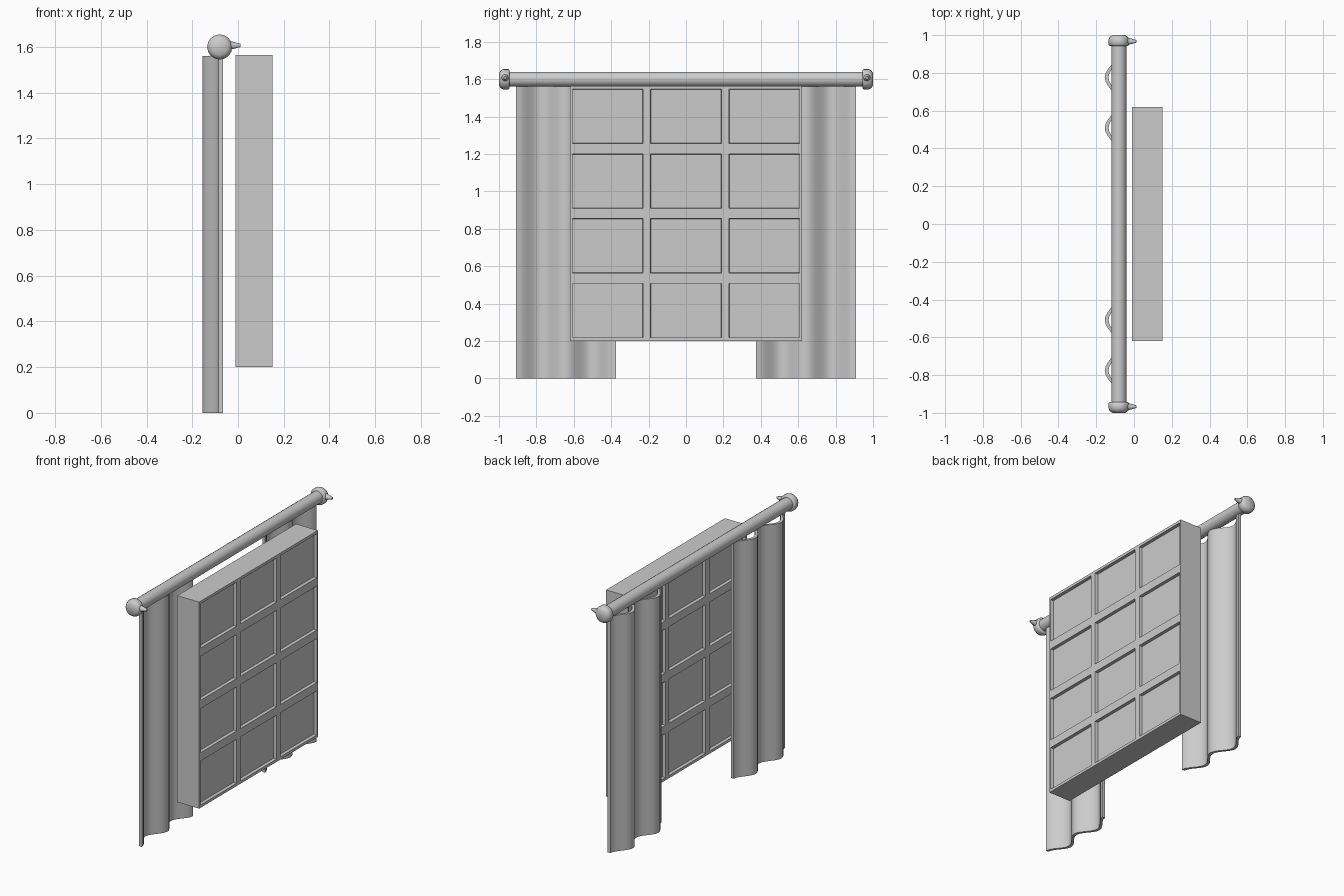
import bpy, bmesh, math
from mathutils import Matrix, Vector

cube = bpy.data.objects.get("Cube")
if cube:
    bpy.data.objects.remove(cube, do_unlink=True)

grey = bpy.data.materials.new("plain grey")
grey.use_nodes = True
grey.diffuse_color = (0.6, 0.6, 0.6, 1)
grey.node_tree.nodes["Principled BSDF"].inputs["Base Color"].default_value = (0.6, 0.6, 0.6, 1)


def finish(name, bm, smooth=None):
    """Turn a bmesh into a grey object, smooth shaded below the given angle."""
    bmesh.ops.recalc_face_normals(bm, faces=bm.faces)
    mesh = bpy.data.meshes.new(name)
    bm.to_mesh(mesh)
    bm.free()
    obj = bpy.data.objects.new(name, mesh)
    bpy.context.collection.objects.link(obj)
    mesh.materials.append(grey)
    if smooth:
        bpy.ops.object.select_all(action='DESELECT')
        obj.select_set(True)
        bpy.context.view_layer.objects.active = obj
        bpy.ops.object.shade_smooth_by_angle(angle=math.radians(smooth))
    return obj


def lathe(bm, profile, centre, side=1, steps=16):
    """Spin (radius, y) points round an axis parallel to y."""
    verts = [bm.verts.new((r, y * side, 0)) for r, y in profile]
    edges = [bm.edges.new(pair) for pair in zip(verts, verts[1:])]
    bmesh.ops.spin(bm, geom=verts + edges, cent=(0, 0, 0), axis=(0, 1, 0),
                   angle=math.tau, steps=steps)
    bmesh.ops.remove_doubles(bm, verts=bm.verts, dist=0.0005)
    bmesh.ops.translate(bm, verts=bm.verts, vec=centre)


# Window: a thick slab with recessed panes on both faces
X0, X1, HALF, Z0, Z1 = -0.01, 0.15, 0.62, 0.2, 1.565
COLS, ROWS = 3, 4


def cuts(start, end, count, margin, gap):
    pane = (end - start - 2 * margin - (count - 1) * gap) / count
    spans = [start + margin + i * (pane + gap) for i in range(count)]
    return [(s, s + pane) for s in spans]


columns = cuts(-HALF, HALF, COLS, 0.012, 0.04)
rows = cuts(Z0, Z1, ROWS, 0.018, 0.055)
bm = bmesh.new()
size = Matrix.Diagonal((X1 - X0, 2 * HALF, Z1 - Z0, 1))
place = Matrix.Translation(((X0 + X1) / 2, 0, (Z0 + Z1) / 2))
bmesh.ops.create_cube(bm, size=1, matrix=place @ size)
for axis, spans in ((Vector((0, 1, 0)), columns), (Vector((0, 0, 1)), rows)):
    for span in spans:
        for value in span:
            bmesh.ops.bisect_plane(bm, geom=bm.verts[:] + bm.edges[:] + bm.faces[:],
                                   plane_co=axis * value, plane_no=axis)
bm.normal_update()


def is_pane(face):
    c = face.calc_center_median()
    return (abs(face.normal.x) > 0.9 and any(a < c.y < b for a, b in columns)
            and any(a < c.z < b for a, b in rows))


bmesh.ops.inset_individual(bm, faces=[f for f in bm.faces if is_pane(f)],
                           thickness=0.003, depth=-0.02)
finish("window", bm)

# Curtain rod
ROD = (-0.08, 0, 1.6)
bm = bmesh.new()
lathe(bm, [(0, -0.985), (0.04, -0.985), (0.04, 0.985), (0, 0.985)], ROD)
finish("curtain_rod", bm, 40)

# Rounded caps with a small pointed knob at each end of the rod
for name, side in (("left_end", 1), ("right_end", -1)):
    bm = bmesh.new()
    lathe(bm, [(0, 0.943), (0.048, 0.943), (0.055, 0.95), (0.055, 0.975),
               (0.049, 0.989), (0.034, 1), (0, 1)], ROD, side)
    finish(name + "_cap", bm, 50)
    bm = bmesh.new()
    turn = Matrix.Rotation(math.pi / 2, 4, 'Y')
    bmesh.ops.create_cone(bm, cap_ends=True, segments=10, radius1=0.024, radius2=0.007,
                          depth=0.06,
                          matrix=Matrix.Translation((-0.018, side * 0.967, 1.607)) @ turn)
    finish(name + "_knob", bm, 50)

# Curtains: wavy sheets hanging from the rod, two folds each
STEPS, INNER, OUTER, THICK = 24, 0.375, 0.91, 0.02
for name, side in (("left_curtain", 1), ("right_curtain", -1)):
    front, back = [], []
    for i in range(STEPS + 1):
        t = i / STEPS
        y = side * (INNER + (OUTER - INNER) * t)
        x = -0.1 + 0.035 * math.cos(2 * math.tau * t)
        front.append((x, y, 0))
        back.append((x - THICK, y, 0))
    bm = bmesh.new()
    low = [[bm.verts.new(p) for p in line] for line in (front, back)]
    strip = [bm.faces.new((low[0][i], low[0][i + 1], low[1][i + 1], low[1][i]))
             for i in range(STEPS)]
    raised = bmesh.ops.extrude_face_region(bm, geom=strip, use_keep_orig=True)
    bmesh.ops.translate(bm, vec=(0, 0, 1.56),
                        verts=[g for g in raised["geom"] if isinstance(g, bmesh.types.BMVert)])
    finish(name, bm, 35)
